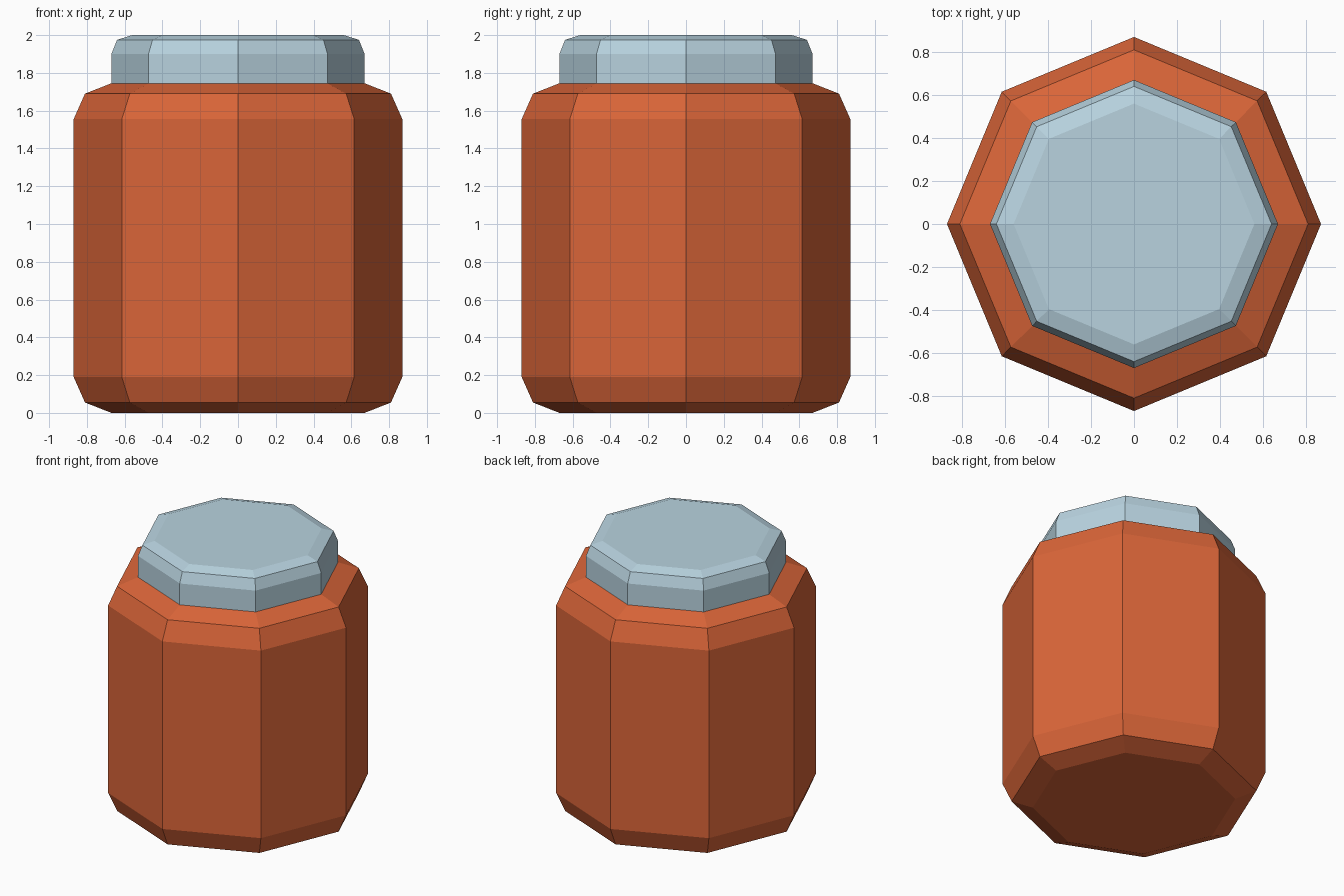
import bpy, bmesh
from math import cos, sin, tau

cube = bpy.data.objects.get("Cube")
if cube:
    bpy.data.objects.remove(cube, do_unlink=True)

SIDES = 8


def make_material(name, rgb):
    mat = bpy.data.materials.new(name)
    mat.use_nodes = True
    mat.diffuse_color = (*rgb, 1)
    mat.node_tree.nodes["Principled BSDF"].inputs["Base Color"].default_value = (*rgb, 1)
    return mat


def lathe(name, profile, mat):
    """Closed eight-sided solid from (radius, height) pairs, bottom to top."""
    bm = bmesh.new()
    rings = [[bm.verts.new((r * cos(tau * i / SIDES), r * sin(tau * i / SIDES), z))
              for i in range(SIDES)] for r, z in profile]
    for low, high in zip(rings, rings[1:]):
        for i in range(SIDES):
            j = (i + 1) % SIDES
            bm.faces.new((low[i], low[j], high[j], high[i]))
    bm.faces.new(rings[0][::-1])
    bm.faces.new(rings[-1])
    mesh = bpy.data.meshes.new(name)
    bm.to_mesh(mesh)
    bm.free()
    mesh.materials.append(mat)
    obj = bpy.data.objects.new(name, mesh)
    bpy.context.collection.objects.link(obj)
    return obj


orange = make_material("burnt orange", (0.70, 0.13, 0.04))
blue = make_material("pale steel blue", (0.48, 0.65, 0.74))

# Jar body with doubly chamfered base and shoulder
lathe("jar_body", [(0.67, 0), (0.81, 0.055), (0.87, 0.19),
                   (0.87, 1.555), (0.81, 1.69), (0.67, 1.745)], orange)

# Lid with chamfered upper rim
lathe("lid", [(0.67, 1.745), (0.67, 1.90), (0.64, 1.975), (0.56, 2.0)], blue)
